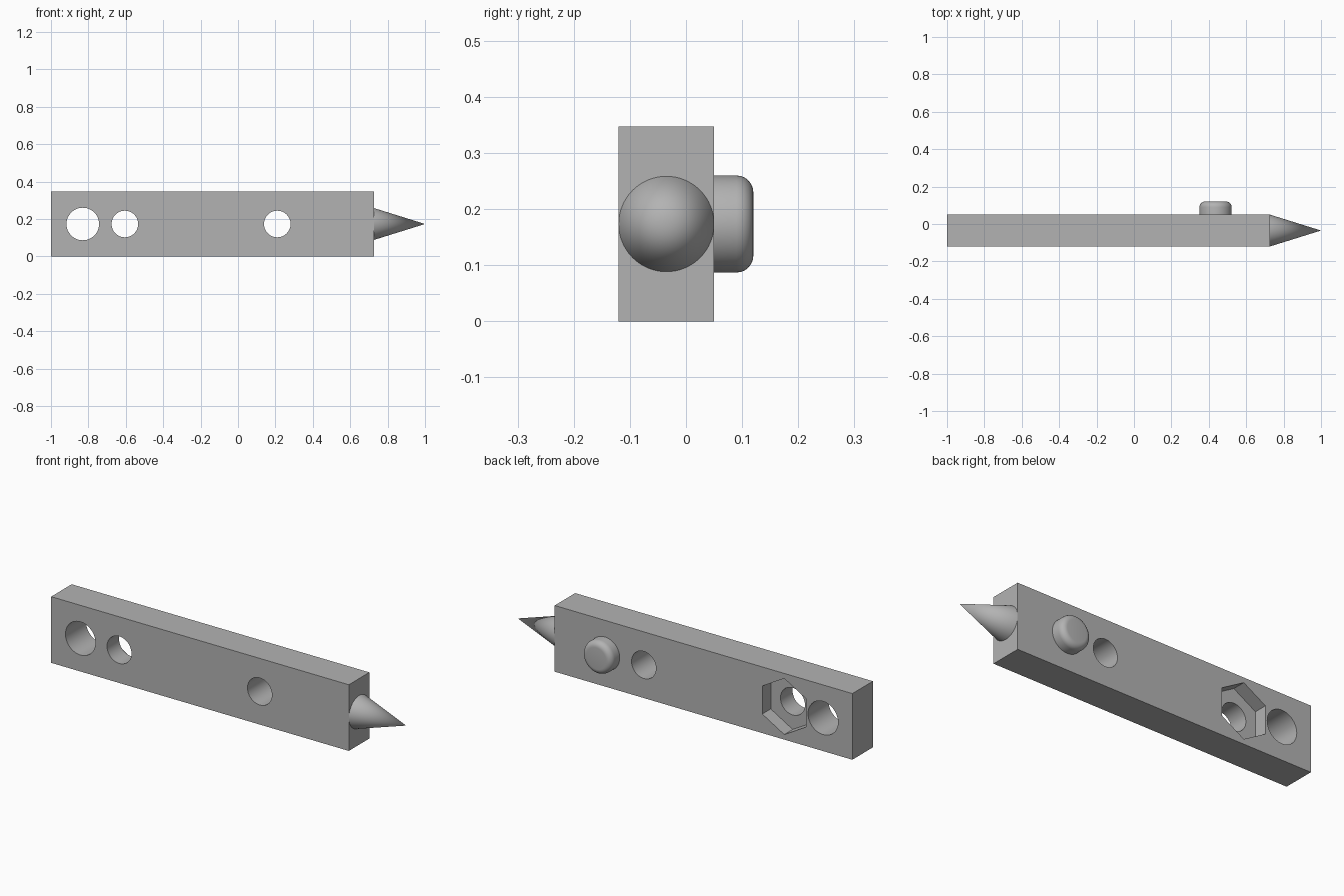
import bpy, math

if "Cube" in bpy.data.objects:
    bpy.data.objects.remove(bpy.data.objects["Cube"], do_unlink=True)

FRONT, BACK = -0.12, 0.05
LENGTH, HEIGHT = 1.727, 0.347
END = LENGTH - 1
MID_Y, MID_Z = (FRONT + BACK) / 2, HEIGHT / 2
THICK = BACK - FRONT

grey = bpy.data.materials.new("plain_grey")
grey.diffuse_color = (0.45, 0.45, 0.45, 1)
grey.use_nodes = True
grey.node_tree.nodes["Principled BSDF"].inputs["Base Color"].default_value = (0.45, 0.45, 0.45, 1)


def finish(name):
    obj = bpy.context.object
    obj.name = name
    obj.data.materials.append(grey)
    bpy.ops.object.transform_apply(location=False, rotation=True, scale=True)
    return obj


def y_cylinder(name, x, radius, y0, y1, sides=64, turn=0):
    """Prism along y; turn spins it about its own axis."""
    bpy.ops.mesh.primitive_cylinder_add(
        vertices=sides, radius=radius, depth=y1 - y0,
        location=(x, (y0 + y1) / 2, MID_Z), rotation=(math.pi / 2, turn, 0))
    return finish(name)


def apply_modifiers(obj):
    bpy.context.view_layer.objects.active = obj
    for mod in list(obj.modifiers):
        bpy.ops.object.modifier_apply(modifier=mod.name)


def smooth(obj, angle=30):
    bpy.ops.object.select_all(action="DESELECT")
    obj.select_set(True)
    bpy.context.view_layer.objects.active = obj
    bpy.ops.object.shade_smooth_by_angle(angle=math.radians(angle))


# Rectangular bar
bpy.ops.mesh.primitive_cube_add(size=1, location=(END - LENGTH / 2, MID_Y, MID_Z))
bpy.context.object.scale = (LENGTH, THICK, HEIGHT)
bar = finish("bar")

# Through holes and the hexagonal nut pocket in the back
cutters = [y_cylinder("hole_cutter", x, r, FRONT - 0.1, BACK + 0.1)
           for x, r in ((-0.83, 0.087), (-0.605, 0.071), (0.21, 0.071))]
cutters.append(y_cylinder("nut_pocket_cutter", -0.605, 0.147, BACK - 0.07, BACK + 0.1, 6))
for cutter in cutters:
    mod = bar.modifiers.new("cut", "BOOLEAN")
    mod.operation, mod.solver, mod.object = "DIFFERENCE", "EXACT", cutter
apply_modifiers(bar)
for cutter in cutters:
    bpy.data.objects.remove(cutter, do_unlink=True)
smooth(bar)

# Pointed tip on the end
bpy.ops.mesh.primitive_cone_add(
    vertices=64, radius1=THICK / 2, radius2=0, depth=1 - END,
    location=((1 + END) / 2, MID_Y, MID_Z), rotation=(0, math.pi / 2, 0))
smooth(finish("pointed_tip"))

# Round button on the back with a rounded outer rim
button = y_cylinder("button", 0.436, 0.0865, BACK, 0.12)
weights = button.data.attributes.new("bevel_weight_edge", "FLOAT", "EDGE")
for edge in button.data.edges:
    if all(button.data.vertices[v].co.y > 0 for v in edge.vertices):
        weights.data[edge.index].value = 1
bevel = button.modifiers.new("rounded_rim", "BEVEL")
bevel.limit_method, bevel.width, bevel.segments = "WEIGHT", 0.03, 6
apply_modifiers(button)
smooth(button)
